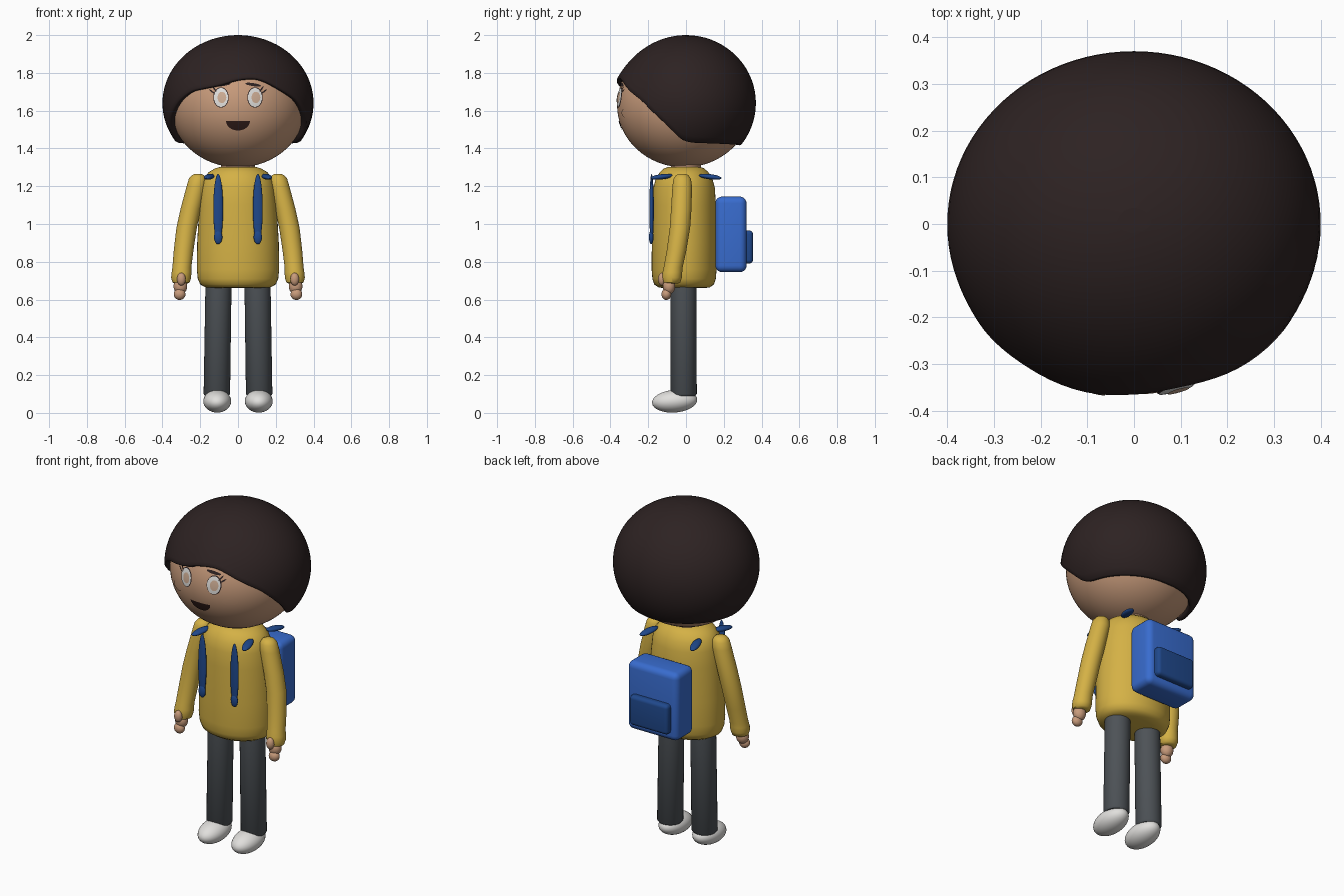
import bpy, bmesh
from math import sin, cos, acos, pi, sqrt, radians
from mathutils import Vector, Euler

if "Cube" in bpy.data.objects:
    bpy.data.objects.remove(bpy.data.objects["Cube"])


def material(name, r, g, b):
    m = bpy.data.materials.new(name)
    m.use_nodes = True
    m.diffuse_color = (r, g, b, 1)
    node = next(n for n in m.node_tree.nodes if n.type == "BSDF_PRINCIPLED")
    node.inputs["Base Color"].default_value = (r, g, b, 1)
    node.inputs["Roughness"].default_value = 0.7
    return m


HAIR = material("dark brown hair", .026, .016, .016)
SKIN = material("skin", .58, .33, .2)
SHIRT = material("yellow shirt", .66, .44, .06)
PACK = material("blue pack", .04, .15, .62)
STRAP = material("dark blue", .014, .065, .26)
TROUSERS = material("grey trousers", .075, .085, .095)
WHITE = material("white", .75, .74, .72)
IRIS = material("light tan iris", .62, .42, .3)
MOUTH = material("dark mouth", .03, .012, .01)


def finish(name, bm, mat, fix_normals=True, angle=40):
    if fix_normals:
        bmesh.ops.recalc_face_normals(bm, faces=bm.faces)
    me = bpy.data.meshes.new(name)
    bm.to_mesh(me)
    bm.free()
    ob = bpy.data.objects.new(name, me)
    bpy.context.collection.objects.link(ob)
    me.materials.append(mat)
    bpy.ops.object.select_all(action="DESELECT")
    ob.select_set(True)
    bpy.context.view_layer.objects.active = ob
    bpy.ops.object.shade_smooth_by_angle(angle=radians(angle))
    return ob


def bridge(bm, a, b):
    n = len(a)
    for i in range(n):
        bm.faces.new((a[i], a[(i + 1) % n], b[(i + 1) % n], b[i]))


def loft(name, rings, mat, n=32):
    """Stack of horizontal ellipses, each (x, y, z, rx, ry), capped at both ends."""
    bm = bmesh.new()
    loops = [[bm.verts.new((x + rx * cos(2 * pi * i / n), y + ry * sin(2 * pi * i / n), z))
              for i in range(n)] for x, y, z, rx, ry in rings]
    for a, b in zip(loops, loops[1:]):
        bridge(bm, a, b)
    bm.faces.new(loops[0])
    bm.faces.new(loops[-1])
    return finish(name, bm, mat, angle=50)


def ball(name, centre, radii, mat, rot=(0, 0, 0), seg=32):
    bm = bmesh.new()
    bmesh.ops.create_uvsphere(bm, u_segments=seg, v_segments=seg // 2, radius=1)
    turn = Euler(rot).to_matrix()
    for v in bm.verts:
        v.co = turn @ Vector(c * r for c, r in zip(v.co, radii)) + Vector(centre)
    return finish(name, bm, mat, angle=60)


def rounded_box(name, centre, size, mat, bevel):
    bm = bmesh.new()
    bmesh.ops.create_cube(bm, size=1)
    for v in bm.verts:
        v.co = Vector(c * s for c, s in zip(v.co, size)) + Vector(centre)
    bmesh.ops.bevel(bm, geom=bm.edges[:], offset=bevel, segments=5, profile=.5, affect="EDGES")
    return finish(name, bm, mat)


# Head
HC, HR = Vector((0, -.01, 1.63)), Vector((.36, .355, .33))
ball("head", HC, HR, SKIN, seg=64)
loft("neck", [(0, 0, 1.24, .09, .08), (0, 0, 1.36, .09, .08)], SKIN)


def face_patch(name, x, z, rx, rz, mat, off, rot=0, half=False, n=32):
    """Thin oval wrapped on the front of the head; half keeps only the lower lobe."""
    bm = bmesh.new()

    def point(u, v):
        if half:
            v = (v - sqrt(max(0, 1 - u * u))) / 2
        a, b = u * rx, v * rz
        px, pz = x + a * cos(rot) - b * sin(rot), z + a * sin(rot) + b * cos(rot)
        d = 1 - (px / HR.x) ** 2 - ((pz - HC.z) / HR.z) ** 2
        return bm.verts.new((px, HC.y - HR.y * sqrt(max(0, d)) - off, pz))

    loops = [[point(r / 4 * cos(2 * pi * i / n), r / 4 * sin(2 * pi * i / n))
              for i in range(n)] for r in range(1, 5)]
    bm.faces.new(loops[0])
    for a, b in zip(loops, loops[1:]):
        bridge(bm, b, a)
    for f in bm.faces:
        f.normal_update()
        if f.normal.y > 0:
            f.normal_flip()
    return finish(name, bm, mat, False)


# Face details
for s, side in ((-1, "right"), (1, "left")):
    face_patch(side + "_eye_rim", s * .09, 1.67, .041, .054, HAIR, .003)
    face_patch(side + "_eye", s * .09, 1.67, .037, .05, WHITE, .006)
    face_patch(side + "_iris", s * .09 + .005, 1.67, .023, .03, IRIS, .009)
    face_patch(side + "_cheek", s * .17, 1.585, .04, .025, SKIN, .003)
    face_patch(side + "_brow", s * .08, 1.738, .042, .008, HAIR, .005, -s * .15)
    for k in range(2):
        face_patch(side + f"_lash_{k}", s * (.125 + .013 * k), 1.715 - .014 * k,
                   .018, .004, HAIR, .007, s * (.95 - .3 * k))
face_patch("mouth", 0, 1.545, .063, .05, MOUTH, .004, half=True)

# Bowl-cut hair: hem height by angle around the head, 0 being the front
HEM = [(-180, 1.42), (-95, 1.435), (-85, 1.45), (-73, 1.53), (-51, 1.66), (-38, 1.71),
       (-15, 1.735), (0, 1.765), (13, 1.773), (22, 1.757), (36, 1.71), (51, 1.66),
       (73, 1.53), (85, 1.45), (95, 1.435), (180, 1.42)]


def hem(deg):
    total = 0
    for k in range(-2, 3):
        d = (deg + 2 * k + 180) % 360 - 180
        for (a, za), (b, zb) in zip(HEM, HEM[1:]):
            if a <= d <= b:
                total += za + (zb - za) * (d - a) / (b - a)
                break
    return total / 5


bm = bmesh.new()
N, ROWS = 96, 24
rows = [(i / ROWS, 1) for i in range(1, ROWS + 1)]
rows += [(1.012, .985), (1.015, .96), (1.0, .92), (.97, .87)]
loops = []
for t, k in rows:
    loop = []
    for i in range(N):
        p = 2 * pi * i / N
        theta = t * acos((hem(360 * i / N) - 1.64) / .36)
        puff = k + .05 * max(0, cos(p)) ** 3 * min(t, 1) ** 4
        loop.append(bm.verts.new((.4 * puff * sin(theta) * sin(p),
                                  -.37 * puff * sin(theta) * cos(p),
                                  1.64 + .36 * puff * cos(theta))))
    loops.append(loop)
top = bm.verts.new((0, 0, 2))
for i in range(N):
    bm.faces.new((top, loops[0][i], loops[0][(i + 1) % N]))
for a, b in zip(loops, loops[1:]):
    bridge(bm, a, b)
# Outward side is up at the crown
bm.normal_update()
if top.link_faces[0].normal.z < 0:
    bmesh.ops.reverse_faces(bm, faces=bm.faces[:])
finish("hair", bm, HAIR, False, 70)

# Shirt body
BODY = [(.66, .12, .1), (.664, .17, .135), (.68, .2, .158), (.71, .213, .168), (.76, .218, .172),
        (.9, .216, .171), (1.1, .205, .168), (1.19, .195, .163), (1.24, .182, .15),
        (1.275, .155, .128), (1.295, .12, .105), (1.303, .09, .08)]
loft("shirt", [(0, -.01, z, rx, ry) for z, rx, ry in BODY], SHIRT, 48)

# Backpack
rounded_box("backpack", (0, .238, .945), (.33, .165, .4), PACK, .035)
rounded_box("backpack_pocket", (0, .325, .878), (.25, .06, .175), STRAP, .02)

ARM = [(.212, -.02, 1.266, .015), (.212, -.02, 1.258, .033), (.214, -.02, 1.24, .046),
       (.22, -.02, 1.2, .052), (.25, -.025, 1.08, .054), (.272, -.032, .98, .054),
       (.288, -.05, .86, .052), (.297, -.068, .77, .05), (.299, -.072, .745, .052),
       (.301, -.075, .715, .053), (.301, -.076, .69, .045), (.301, -.076, .684, .03)]

# Paired parts
for s, side in ((-1, "right"), (1, "left")):
    loft(side + "_sleeve", [(s * x, y, z, r, r) for x, y, z, r in ARM], SHIRT)
    ball(side + "_palm", (s * .305, -.09, .67), (.036, .033, .042), SKIN)
    ball(side + "_fingers", (s * .309, -.104, .628), (.031, .026, .03), SKIN)
    ball(side + "_thumb", (s * .3, -.128, .708), (.023, .02, .034), SKIN)
    loft(side + "_leg", [(s * .112, -.013, .09, .062, .062), (s * .112, -.013, .1, .07, .07),
                         (s * .103, -.013, .7, .069, .069)], TROUSERS)
    ball(side + "_shoe", (s * .11, -.06, .062), (.074, .12, .06), WHITE, (.08, 0, 0))
    ball(side + "_strap", (s * .105, -.182, 1.08), (.026, .012, .185), STRAP)
    ball(side + "_strap_end", (s * .105, -.184, .93), (.022, .012, .037), STRAP)
    for d, end in ((-1, "front"), (1, "back")):
        ball(f"{side}_{end}_shoulder_strap", (s * .153, d * .128, 1.25), (.024, .062, .014),
             STRAP, (-d * .12, 0, s * d * -.25))
